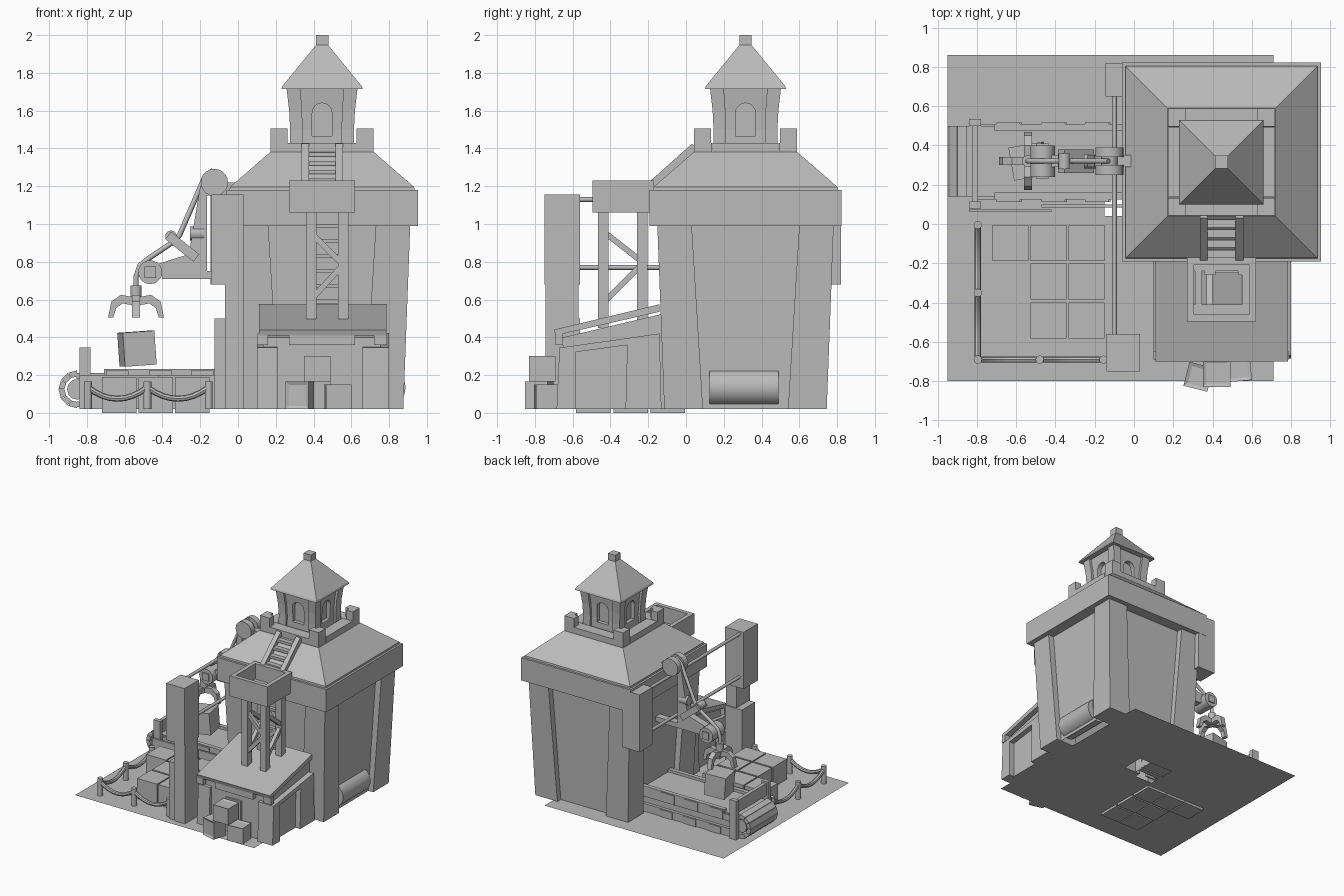
import bpy, bmesh, math
from mathutils import Vector, Matrix

if "Cube" in bpy.data.objects:
    bpy.data.objects.remove(bpy.data.objects["Cube"])

GREY = bpy.data.materials.new("stone_grey")
GREY.diffuse_color = (0.5, 0.5, 0.5, 1)
GREY.use_nodes = True
GREY.node_tree.nodes["Principled BSDF"].inputs["Base Color"].default_value = GREY.diffuse_color
CX, CY = 0.445, 0.315          # centre of the main tower


def finish(name, bm, smooth=False):
    bmesh.ops.recalc_face_normals(bm, faces=bm.faces)
    me = bpy.data.meshes.new(name)
    bm.to_mesh(me)
    bm.free()
    me.materials.append(GREY)
    ob = bpy.data.objects.new(name, me)
    bpy.context.collection.objects.link(ob)
    if smooth:
        bpy.ops.object.select_all(action='DESELECT')
        ob.select_set(True)
        bpy.context.view_layer.objects.active = ob
        bpy.ops.object.shade_smooth_by_angle(angle=math.radians(40))
    return ob


def box(name, x0, x1, y0, y1, z0, z1, turn=0, tilt=0):
    bm = bmesh.new()
    c = Vector(((x0 + x1) / 2, (y0 + y1) / 2, (z0 + z1) / 2))
    m = (Matrix.Translation(c) @ Matrix.Rotation(math.radians(turn), 4, 'Z')
         @ Matrix.Rotation(math.radians(tilt), 4, 'Y') @ Matrix.Diagonal((x1 - x0, y1 - y0, z1 - z0, 1)))
    bmesh.ops.create_cube(bm, size=1, matrix=m)
    return finish(name, bm)


def loft(name, rings, smooth=False, floor=True):
    """Skin through equal-length rings of points, capped at the ends."""
    bm = bmesh.new()
    vs = [[bm.verts.new(p) for p in r] for r in rings]
    n = len(vs[0])
    for a, b in zip(vs, vs[1:]):
        for i in range(n):
            bm.faces.new((a[i], a[(i + 1) % n], b[(i + 1) % n], b[i]))
    if floor:
        bm.faces.new(vs[0][::-1])
    bm.faces.new(vs[-1])
    return finish(name, bm, smooth)


def square(h, z):
    return [(CX + a * h, CY + b * h, z) for a, b in ((-1, -1), (1, -1), (1, 1), (-1, 1))]


def corner_pillars(name, levels):
    """Four flared corner pillars; levels are (outer, inner, z)."""
    for a in (-1, 1):
        for b in (-1, 1):
            loft(name, [[(CX + a * p, CY + b * q, z) for p, q in ((o, o), (i, o), (i, i), (o, i))]
                        for o, i, z in levels])


def slab(name, pts, y0, y1, smooth=False):
    """Side profile in x, z extruded along y."""
    return loft(name, [[(x, y, z) for x, z in pts] for y in (y0, y1)], smooth)


def disc(name, x, z, r, y0, y1, n=20):
    return slab(name, [(x + r * math.cos(2 * math.pi * i / n), z + r * math.sin(2 * math.pi * i / n))
                       for i in range(n)], y0, y1, True)


def tube(name, pts, r, n=10):
    rings = []
    for i, p in enumerate(pts):
        d = (Vector(pts[min(i + 1, len(pts) - 1)]) - Vector(pts[max(i - 1, 0)])).normalized()
        u = d.cross(Vector((0, 1, 0) if abs(d.y) < 0.8 else (1, 0, 0))).normalized()
        w = d.cross(u)
        rings.append([Vector(p) + r * (u * math.cos(2 * math.pi * k / n) + w * math.sin(2 * math.pi * k / n))
                      for k in range(n)])
    return loft(name, rings, True)


def beam(name, a, b, w):
    """Square bar between two points."""
    a, b = Vector(a), Vector(b)
    bm = bmesh.new()
    m = Matrix.Translation((a + b) / 2) @ (b - a).to_track_quat('Z', 'Y').to_matrix().to_4x4()
    bmesh.ops.create_cube(bm, size=1, matrix=m @ Matrix.Diagonal((w, w, (b - a).length, 1)))
    return finish(name, bm)


# Ground sheet with an opening
bm = bmesh.new()
xs, ys = (-0.95, -0.15, 0.17, 0.71), (-0.80, 0.04, 0.28, 0.86)
for i in range(3):
    for j in range(3):
        if (i, j) != (1, 1):
            bm.faces.new([bm.verts.new((x, y, 0.02)) for x, y in (
                (xs[i], ys[j]), (xs[i + 1], ys[j]), (xs[i + 1], ys[j + 1]), (xs[i], ys[j + 1]))])
bmesh.ops.remove_doubles(bm, verts=bm.verts, dist=1e-5)
finish("ground", bm)

# Main tower: recessed walls, flared corner pillars, eave band, hipped roof
loft("tower_walls", [square(0.385, 0.02), square(0.415, 1.0)], floor=False)
corner_pillars("corner_pillar", ((0.43, 0.225, 0.02), (0.467, 0.285, 1.0)))
loft("eave_band", [square(0.507, 0.99), square(0.507, 1.18)])
loft("main_roof", [square(0.49, 1.175), square(0.488, 1.195), square(0.275, 1.38)])

# Parapet with raised corners
for s in (-1, 1):
    box("parapet_wall", CX - 0.272, CX + 0.272, CY + s * 0.225 - 0.047, CY + s * 0.225 + 0.047, 1.36, 1.43)
    box("parapet_wall", CX + s * 0.225 - 0.047, CX + s * 0.225 + 0.047, CY - 0.175, CY + 0.175, 1.36, 1.43)
    for t in (-1, 1):
        box("parapet_corner", *sorted((CX + s * 0.272, CX + s * 0.182)),
            *sorted((CY + t * 0.272, CY + t * 0.215)), 1.43, 1.505)
        box("parapet_corner", *sorted((CX + s * 0.272, CX + s * 0.215)),
            *sorted((CY + t * 0.215, CY + t * 0.182)), 1.43, 1.505)

# Lantern turret: corner posts, recessed walls with arched windows
corner_pillars("turret_post", ((0.171, 0.105, 1.38), (0.169, 0.103, 1.5), (0.174, 0.106, 1.6), (0.188, 0.115, 1.72)))
turret = loft("turret", [square(0.152, 1.38), square(0.150, 1.5), square(0.155, 1.6), square(0.168, 1.72)])
arch = [(-0.052, 1.465), (0.052, 1.465)] + [(0.052 * math.cos(math.pi * i / 10), 1.588 + 0.052 * math.sin(math.pi * i / 10))
                                            for i in range(11)]
for k in range(2):
    cutter = slab("window_cutter", arch, -0.3, 0.3)
    cutter.matrix_world = Matrix.Translation((CX, CY, 0)) @ Matrix.Rotation(k * math.pi / 2, 4, 'Z')
    cutter.hide_render = True
    cutter.hide_set(True)
    mod = turret.modifiers.new("window", 'BOOLEAN')
    mod.operation, mod.object = 'DIFFERENCE', cutter
loft("turret_core", [square(0.12, 1.4), square(0.12, 1.7)])
loft("turret_roof", [square(0.215, 1.715), square(0.21, 1.73), square(0.03, 1.95)])
loft("finial", [square(0.033, 1.945), square(0.033, 2.0)])


# Lean-to at the front: recessed walls between corner posts, sloping roof
def yz_prism(name, x0, x1, pts):
    return loft(name, [[(x, y, z) for y, z in pts] for x in (x0, x1)])


yz_prism("lean_to_body", 0.135, 0.755, ((-0.65, 0.02), (-0.1, 0.02), (-0.1, 0.53), (-0.65, 0.40)))
for x0, x1 in ((0.10, 0.21), (0.66, 0.80)):
    yz_prism("lean_to_post", x0, x1, ((-0.685, 0.02), (-0.585, 0.02), (-0.585, 0.357), (-0.67, 0.345)))
    yz_prism("lean_to_rear_post", x0, x1, ((-0.32, 0.02), (-0.13, 0.02), (-0.14, 0.42), (-0.31, 0.396)))
    yz_prism("lean_to_sill", x0, x1, ((-0.60, 0.32), (-0.30, 0.36), (-0.30, 0.397), (-0.60, 0.355)))
yz_prism("lean_to_roof", 0.11, 0.785, ((-0.69, 0.41), (-0.14, 0.535), (-0.14, 0.575), (-0.70, 0.44)))
for x0, x1 in ((0.10, 0.16), (0.27, 0.62), (0.72, 0.79)):
    box("roof_trim", x0, x1, -0.69, -0.65, 0.36, 0.42)
box("door_frame", 0.35, 0.49, -0.665, -0.64, 0.02, 0.30)

# Small crates by the lean-to, with shallow sunk panels
for x0, x1, y0, y1, z0, z1, t in ((0.265, 0.39, -0.84, -0.715, 0.02, 0.165, -14), (0.35, 0.49, -0.83, -0.69, 0.165, 0.30, 0),
                                  (0.46, 0.595, -0.80, -0.675, 0.02, 0.15, 5)):
    ob = box("small_crate", x0, x1, y0, y1, z0, z1, t)
    bm = bmesh.new()
    bm.from_mesh(ob.data)
    faces = [f for f in bm.faces if f.normal.z > 0.8 or (t < 0 and f.normal.y < -0.8)]
    bmesh.ops.inset_individual(bm, faces=faces, thickness=0.025, depth=-0.008)
    bm.to_mesh(ob.data)
    bm.free()

# Lookout on legs, open underneath
for x in (0.36, 0.53):
    for y in (-0.465, -0.26):
        box("lookout_leg", x, x + 0.055, y, y + 0.055, 0.45, 1.10)
for y in (-0.445, -0.23):
    beam("lookout_brace", (0.37, y, 0.97), (0.57, y, 0.77), 0.03)
    beam("lookout_brace", (0.57, y, 0.80), (0.37, y, 0.58), 0.03)
for x in (0.385, 0.56):
    beam("lookout_brace", (x, -0.45, 0.97), (x, -0.22, 0.79), 0.03)
    beam("lookout_brace", (x, -0.22, 0.80), (x, -0.45, 0.57), 0.03)
for i in range(6):
    box("leg_rung", 0.40, 0.54, -0.25, -0.22, 0.58 + i * 0.08, 0.60 + i * 0.08)
for y in (-0.46, -0.24):
    box("lookout_beam", 0.30, 0.59, y, y + 0.05, 1.06, 1.10)
for x in (0.31, 0.55):
    box("lookout_beam", x, x + 0.035, -0.41, -0.24, 1.06, 1.10)
for y in (-0.495, -0.205):
    box("lookout_side", 0.27, 0.62, y, y + 0.035, 1.06, 1.23)
for x in (0.27, 0.585):
    box("lookout_side", x, x + 0.035, -0.46, -0.205, 1.06, 1.23)

# Ladder up the roof
for x in (0.355, 0.537):
    beam("ladder_rail", (x, -0.19, 1.20), (x, 0.045, 1.41), 0.04)
for i in range(4):
    t = 0.16 + i * 0.22
    box("ladder_rung", 0.37, 0.525, -0.21 + 0.235 * t, -0.17 + 0.235 * t, 1.185 + 0.21 * t, 1.207 + 0.21 * t)

# Roll on the right wall
disc("wall_roll", 0.79, 0.136, 0.098, 0.125, 0.49, 16)

# Front mast, rear bracket and the rails between them
box("mast_core", -0.07, 0.03, -0.745, -0.57, 0.02, 1.15)
box("mast_top", -0.14, 0.03, -0.75, -0.56, 0.68, 1.155)
box("mast_foot", -0.125, 0.03, -0.735, -0.56, 0.02, 0.5)
box("rear_bracket", -0.145, 0.02, 0.65, 0.82, 0.68, 1.16)
for z in (0.77, 1.13):
    tube("rail", [(-0.1, -0.6, z), (-0.1, 0.68, z)], 0.013)

# Conveyor: belt with plated nose and roller, upper and lower side rails, end gate
box("belt", -0.855, 0.06, 0.14, 0.50, 0.18, 0.21)
box("belt_return", -0.855, 0.06, 0.14, 0.50, 0.03, 0.06)
for k in range(6):
    a0, a1 = [math.pi / 2 + math.pi * (k + d) / 6 for d in (0.03, 0.97)]
    slab("belt_plate", [(-0.85 + r * math.cos(a), 0.125 + r * math.sin(a))
                        for r, a in ((0.1, a0), (0.1, a1), (0.068, a1), (0.068, a0))], 0.14, 0.50)
disc("belt_roller", -0.85, 0.125, 0.055, 0.15, 0.49, 12)
for s, o in ((0.125, -1), (0.475, 1)):
    box("side_web", -0.78, 0.06, s + 0.01 - o * 0.015, s + 0.025 - o * 0.015, 0.02, 0.19)
    box("lower_rail", -0.80, 0.06, s, s + 0.035, 0.02, 0.085)
    box("upper_rail", -0.80, 0.06, s, s + 0.035, 0.145, 0.20)
    box("rail_cap", -0.71, 0.06, s, s + 0.035, 0.19, 0.232)
    for x in (-0.70, -0.47, -0.25):
        box("rail_block", x, x + 0.12, s + o * 0.012, s + 0.03 + o * 0.012, 0.15, 0.225)
        box("rail_block", x + 0.02, x + 0.13, s + o * 0.012, s + 0.03 + o * 0.012, 0.02, 0.08)
for y in (0.08, 0.50):
    box("gate_post", -0.84, -0.78, y, y + 0.035, 0.02, 0.345)
box("gate_bar", -0.825, -0.795, 0.08, 0.53, 0.23, 0.33)
box("loose_board", -0.84, -0.42, 0.06, 0.075, 0.02, 0.20)
box("loose_board", -0.47, -0.05, 0.085, 0.10, 0.02, 0.20)

# Stacked crates on the ground
for j in range(3):
    for i in range(3):
        if i or not j:
            x, y = -0.72 + i * 0.193, -0.188 - j * 0.197
            box("ground_crate", x, x + 0.183, y, y + 0.183, 0.0, 0.19)

# Rope fence
posts = [(-0.795, -0.005), (-0.795, -0.35), (-0.795, -0.69), (-0.48, -0.69), (-0.155, -0.69)]
for x, y in posts:
    tube("fence_post", [(x, y, 0.02), (x, y, 0.165)], 0.021, 12)
for (xa, ya), (xb, yb) in zip(posts, posts[1:]):
    tube("fence_rope", [(xa + (xb - xa) * t / 8, ya + (yb - ya) * t / 8, 0.075 + 0.06 * (t / 4 - 1) ** 2)
                        for t in range(9)], 0.016, 8)

# Crane: open bracket frame, pulleys, lever and cable
Y = 0.32
slab("crane_arm", ((-0.165, 0.71), (-0.40, 0.71), (-0.42, 0.79), (-0.26, 0.84), (-0.2, 1.2), (-0.165, 1.2)), Y - 0.03, Y + 0.03)
box("crane_foot", -0.165, 0.04, Y - 0.03, Y + 0.03, 0.71, 0.75)
box("crane_head", -0.165, 0.0, Y - 0.03, Y + 0.03, 1.15, 1.22)
for y in (Y - 0.07, Y + 0.02):
    disc("top_pulley", -0.125, 1.22, 0.072, y, y + 0.05)
disc("pulley_axle", -0.125, 1.22, 0.04, Y - 0.03, Y + 0.03)
disc("arm_drum", -0.465, 0.745, 0.063, Y - 0.08, Y + 0.08)
box("drum_hub", -0.495, -0.435, Y - 0.09, Y + 0.09, 0.715, 0.775)
for y in (Y - 0.035, Y + 0.035):
    beam("crane_lever", (-0.37, y, 0.94), (-0.22, y, 0.82), 0.05)
disc("guide_wheel", -0.355, 0.935, 0.03, Y - 0.04, Y + 0.04)
tube("winch_drum", [(-0.255, Y, 0.95), (-0.18, Y, 0.95)], 0.038, 14)
tube("cable", [(-0.13, Y, 1.285), (-0.18, Y, 1.24), (-0.31, Y, 0.94), (-0.35, Y, 0.90), (-0.47, Y, 0.82), (-0.52, Y, 0.78),
               (-0.54, Y, 0.72), (-0.54, Y, 0.64)], 0.014)

# Four-pronged claw and the crate under it
tube("claw_hub", [(-0.54, Y, 0.59), (-0.54, Y, 0.675)], 0.03, 12)
prong = ((0.0, 0.565), (0.0, 0.61), (0.08, 0.625), (0.13, 0.59), (0.148, 0.505), (0.12, 0.505), (0.105, 0.555), (0.07, 0.58))
for k in range(4):
    ob = slab("claw_prong", prong, -0.02, 0.02)
    ob.matrix_world = Matrix.Translation((-0.54, Y, 0)) @ Matrix.Rotation(k * math.pi / 2, 4, 'Z')
box("lifted_crate", -0.62, -0.45, Y - 0.085, Y + 0.085, 0.25, 0.43, 10, -4)
